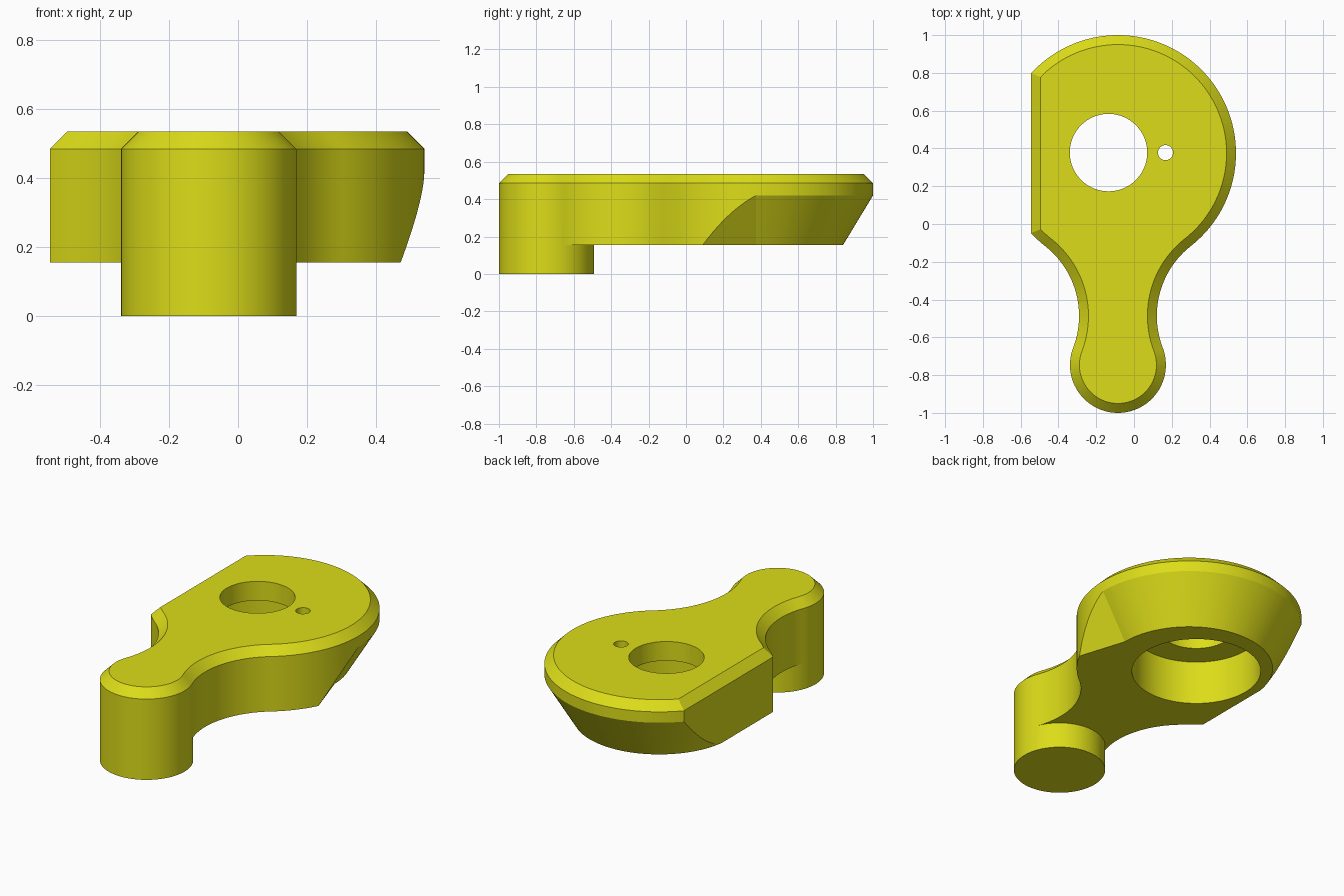
import bpy, bmesh
from math import pi, sin, cos, acos, atan2, sqrt

if "Cube" in bpy.data.objects:
    bpy.data.objects.remove(bpy.data.objects["Cube"])

CX, BIG_Y, FOOT_Y = -0.085, 0.375, -0.746
BIG_R, FOOT_R, NECK_R, FLAT = 0.625, 0.254, 0.47, 0.46
BOTTOM, SHOULDER, TOP, CHAMFER = 0.155, 0.485, 0.535, 0.05

# Centre of the neck fillets, tangent to both round ends
d1, d2, gap = BIG_R + NECK_R, FOOT_R + NECK_R, BIG_Y - FOOT_Y
rise = (d2 ** 2 - d1 ** 2 + gap ** 2) / (2 * gap)
NECK_X, NECK_Y = sqrt(d2 ** 2 - rise ** 2), FOOT_Y + rise
PHI, PSI = atan2(BIG_Y - NECK_Y, NECK_X), atan2(rise, NECK_X)
N_FOOT = 48


def arc(x, y, r, a0, a1, n):
    """n points from a0 towards a1, leaving out the last."""
    return [(CX + x + r * cos(a0 + (a1 - a0) * i / n),
             y + r * sin(a0 + (a1 - a0) * i / n)) for i in range(n)]


def outline(inset):
    r, f, k = BIG_R - inset, FOOT_R - inset, NECK_R + inset
    c = acos((FLAT - inset) / r)
    pts = arc(0, BIG_Y, r, pi - c, -PHI, 80)
    pts += arc(NECK_X, NECK_Y, k, pi - PHI, pi + PSI, 24)
    pts += arc(0, FOOT_Y, f, PSI, -pi - PSI, N_FOOT)
    pts += arc(-NECK_X, NECK_Y, k, -PSI, PHI, 24)
    pts += arc(0, BIG_Y, r, pi + PHI, pi + c, 6)
    return pts + arc(0, BIG_Y, r, pi + c, pi + c, 1)


def ring(bm, pts, z):
    return [bm.verts.new((x, y, z)) for x, y in pts]


def strip(bm, a, b, closed=True):
    n = len(a)
    for i in range(n if closed else n - 1):
        j = (i + 1) % n
        bm.faces.new((a[i], a[j], b[j], b[i]))


def finish(bm, name):
    bmesh.ops.recalc_face_normals(bm, faces=bm.faces)
    me = bpy.data.meshes.new(name)
    bm.to_mesh(me)
    bm.free()
    ob = bpy.data.objects.new(name, me)
    bpy.context.collection.objects.link(ob)
    return ob


def loft(name, low, z0, high, z1):
    bm = bmesh.new()
    a, b = ring(bm, low, z0), ring(bm, high, z1)
    strip(bm, a, b)
    bm.faces.new(a)
    bm.faces.new(b)
    return finish(bm, name)


def cylinder(name, x, y, r, z0, z1, n=96):
    pts = arc(x - CX, y, r, 0, 2 * pi, n)
    return loft(name, pts, z0, pts, z1)


# Lever body with chamfered top and round foot
bm = bmesh.new()
low = ring(bm, outline(0), BOTTOM)
mid = ring(bm, outline(0), SHOULDER)
top = ring(bm, outline(CHAMFER), TOP)
strip(bm, low, mid)
strip(bm, mid, top)
bm.faces.new(top)
s, e = 104, 104 + N_FOOT
back = arc(0, FOOT_Y, FOOT_R, -pi - PSI, PSI - 2 * pi, 32)[1:]
foot_high = low[s:e + 1] + ring(bm, back, BOTTOM)
foot_low = ring(bm, [v.co.xy for v in foot_high], 0)
strip(bm, foot_high, foot_low)
bm.faces.new(foot_low)
bm.faces.new(low[:s + 1] + foot_high[:N_FOOT:-1] + low[e:])
# underside face must run start -> foot's inner arc -> end
body = finish(bm, "lever_body")


# Tapered underside: half cone at the back with a flared flat on the right
def taper(z):
    r = BIG_R - 0.16 * (0.42 - z) / 0.265
    pts = [(CX + r + 0.16, BIG_Y - 0.5)]
    pts += arc(0, BIG_Y, r, 0, pi, 72) + [(CX - r, BIG_Y)]
    return pts + [(-1.2, BIG_Y), (-1.2, 1.4), (1.2, 1.4), (1.2, BIG_Y - 0.5)]


cutters = [
    loft("taper_cutter", taper(0.08), 0.08, taper(0.43), 0.43),
    cylinder("counterbore_cutter", -0.135, 0.378, 0.358, 0.05, 0.42),
    cylinder("main_hole_cutter", -0.135, 0.378, 0.205, 0.3, 0.7),
    cylinder("pin_hole_cutter", 0.167, 0.378, 0.04, 0.3, 0.7, 32),
]
bpy.context.view_layer.objects.active = body
body.select_set(True)
for cutter in cutters:
    cutter.hide_render = True
    mod = body.modifiers.new(cutter.name, 'BOOLEAN')
    mod.operation, mod.solver, mod.object = 'DIFFERENCE', 'EXACT', cutter
    bpy.ops.object.modifier_apply(modifier=mod.name)
    bpy.data.objects.remove(cutter)

mat = bpy.data.materials.new("yellow")
mat.diffuse_color = (0.72, 0.72, 0.01, 1)
mat.use_nodes = True
mat.node_tree.nodes["Principled BSDF"].inputs["Base Color"].default_value = mat.diffuse_color
body.data.materials.clear()
body.data.materials.append(mat)
bpy.ops.object.shade_smooth_by_angle(angle=0.24)
